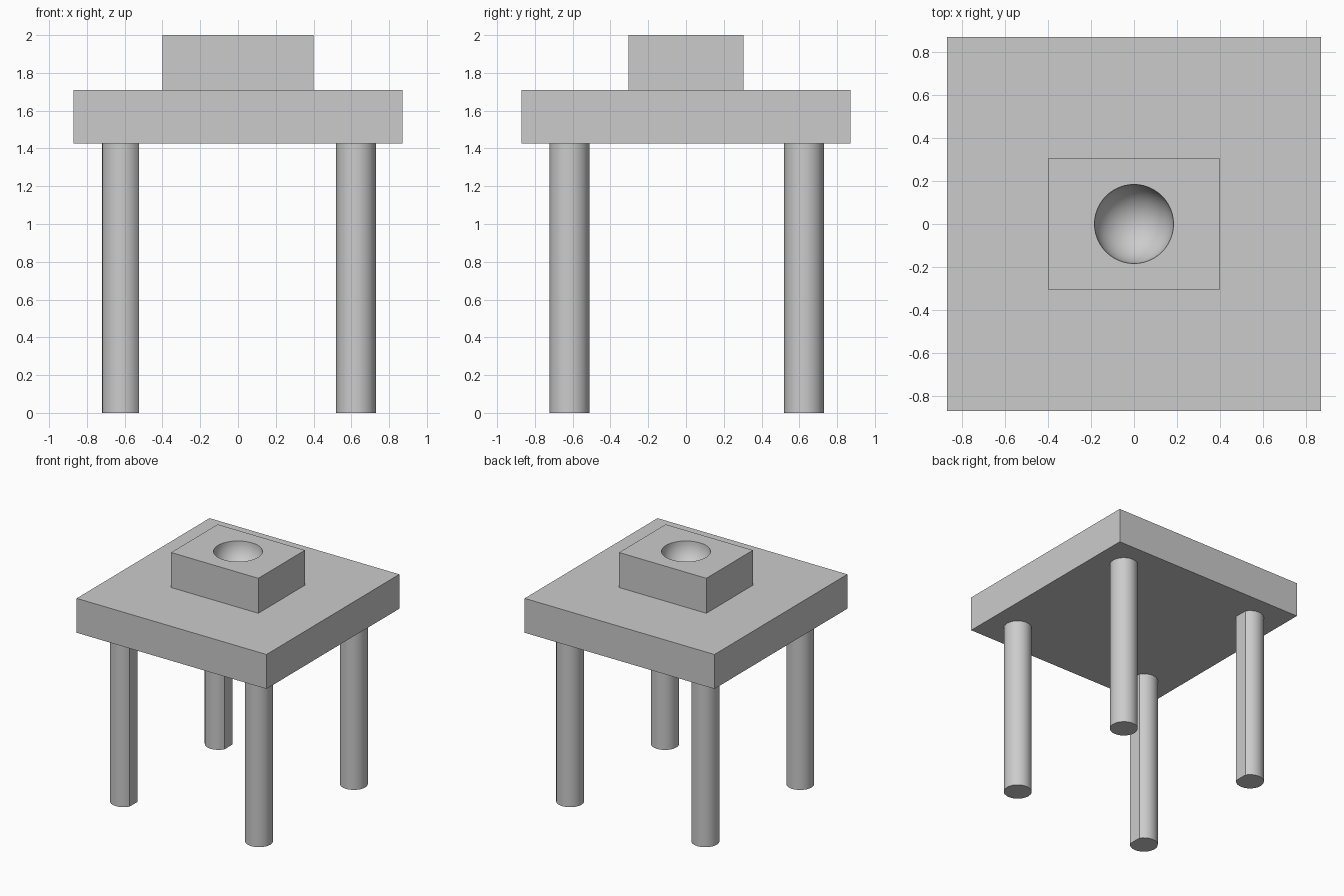
import bpy, bmesh
from math import radians
from mathutils import Matrix

cube = bpy.data.objects.get("Cube")
if cube:
    bpy.data.objects.remove(cube, do_unlink=True)

# One plain grey for everything
grey = bpy.data.materials.new("plain_grey")
grey.use_nodes = True
colour = (0.6, 0.6, 0.6, 1)
grey.diffuse_color = colour
grey.node_tree.nodes["Principled BSDF"].inputs["Base Color"].default_value = colour


def finish(name, bm, smooth=False):
    mesh = bpy.data.meshes.new(name)
    bm.to_mesh(mesh)
    bm.free()
    mesh.materials.append(grey)
    obj = bpy.data.objects.new(name, mesh)
    bpy.context.collection.objects.link(obj)
    if smooth:
        bpy.ops.object.select_all(action='DESELECT')
        obj.select_set(True)
        bpy.context.view_layer.objects.active = obj
        bpy.ops.object.shade_smooth_by_angle(angle=radians(25))
    return obj


def box(name, size, bottom, top):
    bm = bmesh.new()
    bmesh.ops.create_cube(bm, size=1)
    bmesh.ops.scale(bm, vec=(size[0], size[1], top - bottom), verts=bm.verts)
    bmesh.ops.translate(bm, vec=(0, 0, (top + bottom) / 2), verts=bm.verts)
    return finish(name, bm)


SLAB_BOTTOM, SLAB_TOP, TOP = 1.425, 1.71, 2.0

# Table slab and raised block
box("table_slab", (1.74, 1.74), SLAB_BOTTOM, SLAB_TOP)
block = box("raised_block", (0.8, 0.61), SLAB_TOP, TOP)

# Round bowl hollowed out of the block
bm = bmesh.new()
bmesh.ops.create_uvsphere(bm, u_segments=48, v_segments=24, radius=0.184,
                          matrix=Matrix.Translation((0, 0, TOP)))
cutter = finish("bowl_cutter", bm)
cutter.hide_render = True
cutter.hide_set(True)
cut = block.modifiers.new("bowl", 'BOOLEAN')
cut.operation = 'DIFFERENCE'
cut.solver = 'EXACT'
cut.object = cutter

# Apply the cut, then smooth the bowl only
bpy.ops.object.select_all(action='DESELECT')
block.select_set(True)
bpy.context.view_layer.objects.active = block
bpy.ops.object.modifier_apply(modifier=cut.name)
bpy.data.objects.remove(cutter, do_unlink=True)
bpy.ops.object.shade_smooth_by_angle(angle=radians(25))

# Four round legs; the right pair has a flat on its inner side
for side, x in (("left", 0.625), ("right", -0.615)):
    for end, y in (("front", -0.617), ("back", 0.625)):
        bm = bmesh.new()
        bmesh.ops.create_cone(bm, cap_ends=True, segments=24, radius1=0.105,
                              radius2=0.105, depth=SLAB_BOTTOM)
        if side == "right":
            cutting = bm.verts[:] + bm.edges[:] + bm.faces[:]
            bmesh.ops.bisect_plane(bm, geom=cutting, plane_co=(0.09, 0, 0),
                                   plane_no=(1, 0, 0), clear_outer=True)
            bmesh.ops.holes_fill(bm, edges=[e for e in bm.edges if e.is_boundary])
        bmesh.ops.translate(bm, vec=(x, y, SLAB_BOTTOM / 2), verts=bm.verts)
        finish(f"{end}_{side}_leg", bm, smooth=True)
